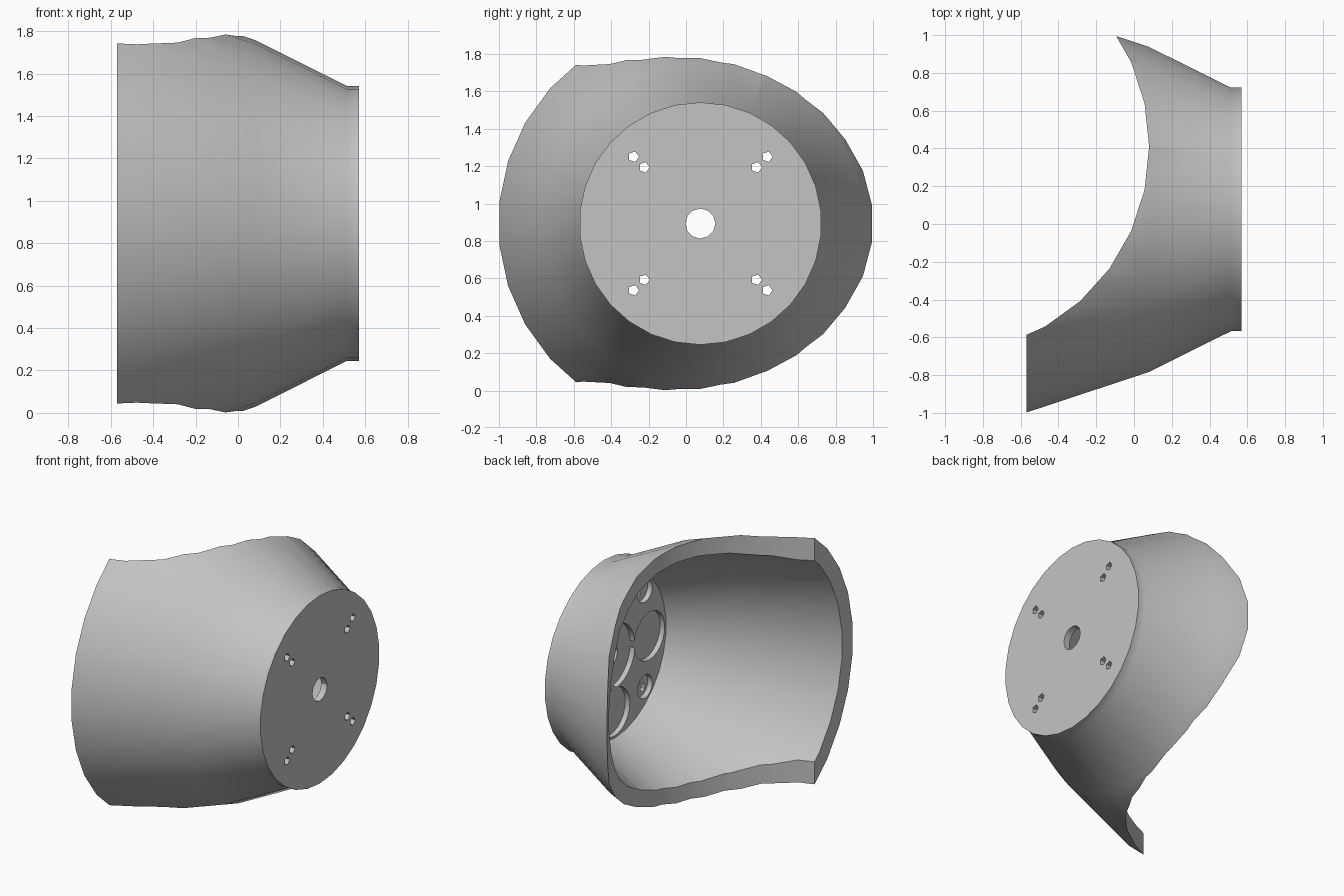
import bpy, bmesh
from math import radians, cos, sin, pi
from mathutils import Vector, Matrix

if "Cube" in bpy.data.objects:
    bpy.data.objects.remove(bpy.data.objects["Cube"], do_unlink=True)

SIDES = 30
CY, CZ = 0.077, 0.893          # axis of the shell, running along x

grey = bpy.data.materials.new("light_grey")
grey.use_nodes = True
grey.diffuse_color = (0.55, 0.55, 0.55, 1)
grey.node_tree.nodes["Principled BSDF"].inputs["Base Color"].default_value = (0.55, 0.55, 0.55, 1)


def add_object(name, bm):
    bmesh.ops.recalc_face_normals(bm, faces=bm.faces)
    mesh = bpy.data.meshes.new(name)
    bm.to_mesh(mesh)
    bm.free()
    mesh.materials.append(grey)
    obj = bpy.data.objects.new(name, mesh)
    bpy.context.collection.objects.link(obj)
    return obj


def revolve(name, profile):
    """Spin (x, radius) points around the shell axis."""
    bm = bmesh.new()
    a = pi / SIDES
    verts = [bm.verts.new((x, CY + r * cos(a), CZ + r * sin(a))) for x, r in profile]
    edges = [bm.edges.new(pair) for pair in zip(verts, verts[1:])]
    bmesh.ops.spin(bm, geom=verts + edges, cent=(0, CY, CZ), axis=(1, 0, 0),
                   angle=2 * pi, steps=SIDES, use_duplicate=False)
    bmesh.ops.remove_doubles(bm, verts=bm.verts, dist=0.0005)
    # merge the fans on the axis into single flat discs
    bmesh.ops.dissolve_limit(bm, angle_limit=radians(0.5), verts=bm.verts, edges=bm.edges)
    return add_object(name, bm)


def cut(target, centre, radius, depth, sides, axis="X", turn=0.0):
    """Subtract a prism from the target."""
    bm = bmesh.new()
    rot = Matrix.Rotation(turn, 4, "Z")
    if axis == "X":
        rot = Matrix.Rotation(pi / 2, 4, "Y") @ rot
    bmesh.ops.create_cone(bm, cap_ends=True, segments=sides, radius1=radius,
                          radius2=radius, depth=depth,
                          matrix=Matrix.Translation(Vector(centre)) @ rot)
    cutter = add_object("cutter", bm)
    cutter.hide_render = True
    mod = target.modifiers.new("cut", "BOOLEAN")
    mod.operation, mod.solver, mod.object = "DIFFERENCE", "EXACT", cutter
    bpy.ops.object.select_all(action="DESELECT")
    bpy.context.view_layer.objects.active = target
    target.select_set(True)
    bpy.ops.object.modifier_apply(modifier=mod.name)
    bpy.data.objects.remove(cutter, do_unlink=True)


# Flared shell with a flat mounting plate at its narrow end
shell = revolve("flared_shell", [
    (0.57, 0), (0.57, 0.648), (0.513, 0.648), (0.08, 0.865), (-0.57, 1.081),
    (-0.57, 0.965), (0.08, 0.755), (0.49, 0.56), (0.49, 0)])

# Curved opening scooped out of the wide end
cut(shell, (-1.02, 0.41, CZ), 1.1, 4, SIDES, axis="Z", turn=pi / SIDES)

# Shallow round pockets on the inner side of the plate
cut(shell, (0.48, CY, CZ), 0.22, 0.09, SIDES)
for k in range(4):
    a = k * pi / 2
    cut(shell, (0.48, CY + 0.38 * cos(a), CZ + 0.38 * sin(a)), 0.165, 0.09, 24)
    d = a + pi / 4
    cut(shell, (0.48, CY + 0.467 * cos(d), CZ + 0.467 * sin(d)), 0.08, 0.09, 16)

# Centre hole and paired screw holes
cut(shell, (0.53, CY, CZ), 0.08, 0.4, 12)
for k in range(4):
    d = pi / 4 + k * pi / 2
    for r in (0.425, 0.505):
        cut(shell, (0.53, CY + r * cos(d), CZ + r * sin(d)), 0.029, 0.4, 5)

bpy.ops.object.shade_smooth_by_angle(angle=radians(30))
